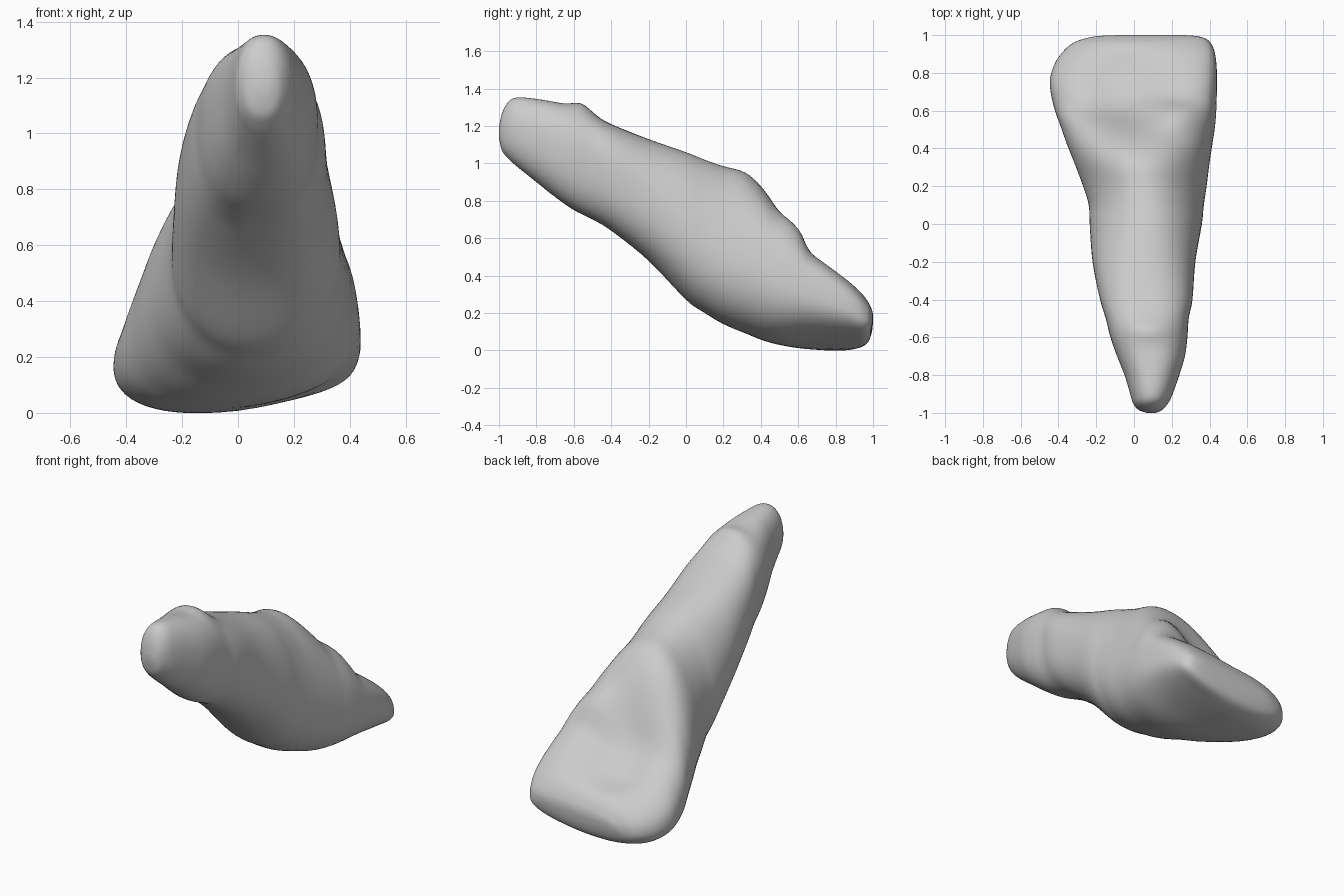
import bpy, bmesh, math

if "Cube" in bpy.data.objects:
    bpy.data.objects.remove(bpy.data.objects["Cube"])

# Sections along the tooth: y, x left, x right, z bottom, z top
SECTIONS = [
    (-1.00, .07, .115, 1.14, 1.19), (-.985, .025, .15, 1.07, 1.265), (-.95, -.005, .18, 1.025, 1.33),
    (-.90, -.02, .205, .98, 1.353), (-.80, -.05, .24, .90, 1.345), (-.70, -.09, .27, .82, 1.328),
    (-.60, -.125, .283, .75, 1.305), (-.50, -.15, .29, .70, 1.262), (-.40, -.18, .31, .64, 1.21),
    (-.20, -.22, .325, .48, 1.13), (.00, -.235, .36, .27, 1.06), (.10, -.24, .37, .20, 1.02),
    (.20, -.27, .385, .14, .985), (.32, -.315, .40, .09, .95), (.42, -.355, .415, .05, .855),
    (.52, -.39, .43, .025, .70), (.62, -.425, .437, .01, .56),
    (.75, -.447, .44, .0, .46), (.85, -.42, .437, .0, .385), (.92, -.37, .425, .012, .325),
    (.96, -.32, .405, .03, .28), (.982, -.26, .38, .06, .245), (.995, -.19, .33, .105, .215),
    (1.0, -.08, .26, .15, .19),
]
SIDES, STEPS = 72, 5


def ramp(a, b, t):
    t = min(1, max(0, (t - a) / (b - a)))
    return t * t * (3 - 2 * t)


def bell(t, mid, width):
    return math.exp(-((t - mid) / width) ** 2)


def catmull(p0, p1, p2, p3, t):
    return [.5 * (2 * b + (c - a) * t + (2 * a - 5 * b + 4 * c - d) * t * t
                  + (3 * b - a - 3 * c + d) * t ** 3) for a, b, c, d in zip(p0, p1, p2, p3)]


def fit(vals, lo, hi):
    a, b = min(vals), max(vals)
    return [lo + (v - a) * (hi - lo) / (b - a) for v in vals]


def ring(y, xl, xr, zb, zt):
    crown = ramp(.3, .7, y)
    tilt = .19 * crown * (1 - .4 * ramp(.85, 1, y))
    hollow = .10 * ramp(.45, .62, y) * (1 - ramp(.74, .97, y))
    # narrower inner side around the neck, fuller near the root tip
    taper = .05 + .17 * bell(y, .28, .25) - .10 * bell(y, -.5, .3)
    full = 2.15 + .4 * bell(y, -.45, .3)
    # small bumps: on the right ridge of the crown and near the root tip
    ridge = .08 * bell(y, .61, .09 if y < .61 else .03)
    knob = .033 * bell(y, -.555, .06)
    xs, zs, bumps = [], [], []
    for i in range(SIDES):
        a = math.tau * i / SIDES
        c, s = math.cos(a), math.sin(a)
        # rounder on the left side of the crown
        n = full + crown * (.4 + .25 * c)
        u = math.copysign(abs(c) ** (2 / n), c)
        v = math.copysign(abs(s) ** (2 / n), s)
        top = max(0, v)
        xs.append(u * (1 - taper * v))
        slope = u if u > 0 else .5 * u
        z = v * (zt - zb) / 2 + tilt * slope * (xr - xl) / 2
        zs.append(z - hollow * top * bell(u, -.15, .55))
        bumps.append(top * (ridge * bell(u, .55, .4) + knob * bell(u, 0, .6)))
    zs = [z + b for z, b in zip(fit(zs, zb, zt), bumps)]
    return [(x, y, z) for x, z in zip(fit(xs, xl, xr), zs)]


# Loft smoothly through the sections
rows = []
last = len(SECTIONS) - 1
for k in range(last):
    p = [SECTIONS[min(last, max(0, k + o))] for o in (-1, 0, 1, 2)]
    rows += [catmull(*p, j / STEPS) for j in range(STEPS)]
rows.append(SECTIONS[-1])

bm = bmesh.new()
loops = [[bm.verts.new(co) for co in ring(*r)] for r in rows]
for a, b in zip(loops, loops[1:]):
    for i in range(SIDES):
        j = (i + 1) % SIDES
        bm.faces.new((a[i], a[j], b[j], b[i]))
# Close root tip and biting edge
bm.faces.new(loops[0])
bm.faces.new(loops[-1])
bmesh.ops.recalc_face_normals(bm, faces=bm.faces)
for f in bm.faces:
    f.smooth = True
mesh = bpy.data.meshes.new("tooth")
bm.to_mesh(mesh)
bm.free()
tooth = bpy.data.objects.new("tooth", mesh)
bpy.context.collection.objects.link(tooth)

# Soften the surface slightly
soft = tooth.modifiers.new("soften", 'SMOOTH')
soft.factor = .5
soft.iterations = 3
